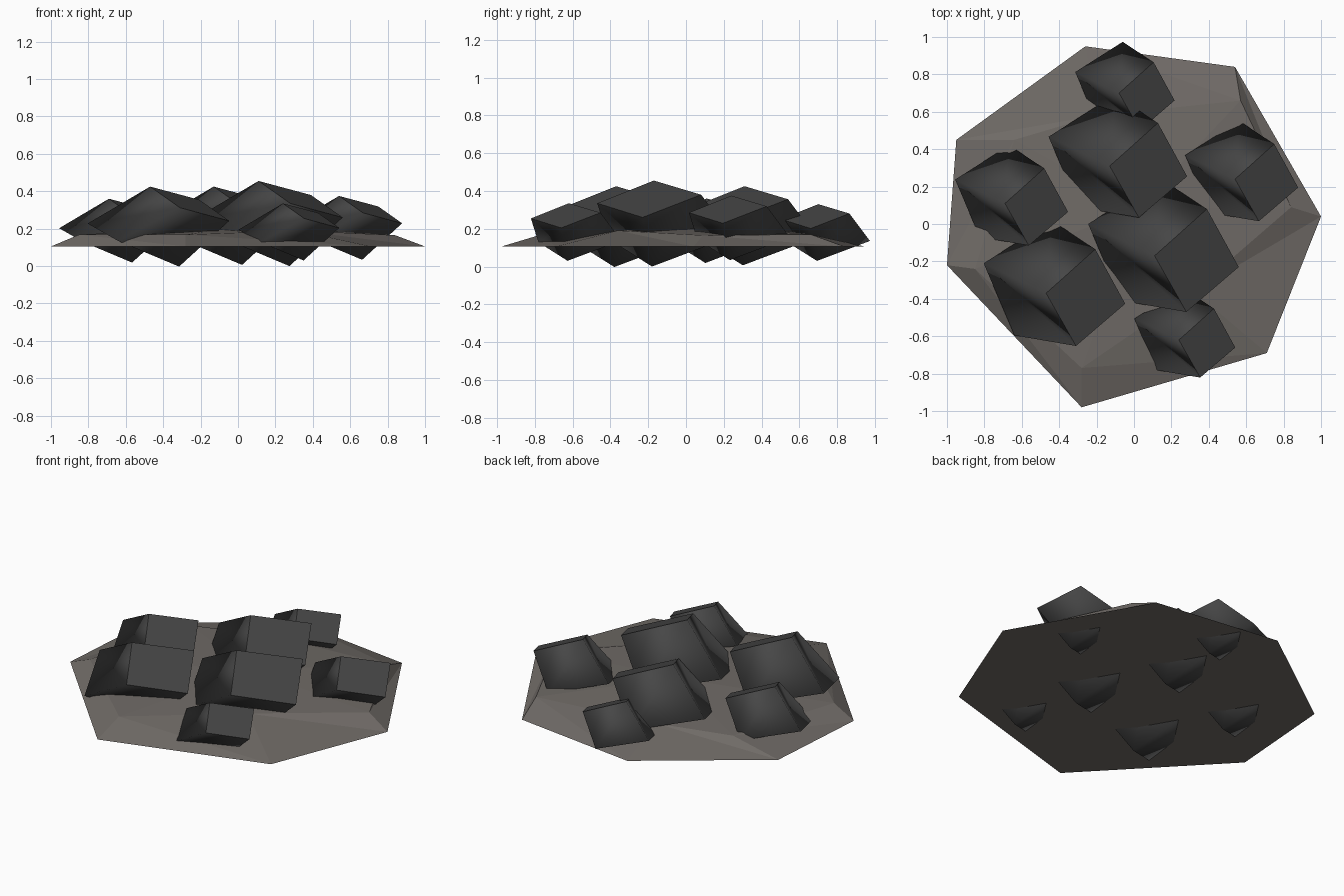
import bpy, bmesh
from mathutils import Vector as V

if "Cube" in bpy.data.objects:
    bpy.data.objects.remove(bpy.data.objects["Cube"])


def material(name, rgb):
    m = bpy.data.materials.new(name)
    m.diffuse_color = (*rgb, 1)
    m.use_nodes = True
    m.node_tree.nodes["Principled BSDF"].inputs["Base Color"].default_value = m.diffuse_color
    return m


def add_object(name, bm, mat):
    bmesh.ops.recalc_face_normals(bm, faces=bm.faces)
    me = bpy.data.meshes.new(name)
    bm.to_mesh(me)
    bm.free()
    me.materials.append(mat)
    ob = bpy.data.objects.new(name, me)
    bpy.context.collection.objects.link(ob)
    return ob


ground_mat = material("warm grey ground", (0.16, 0.145, 0.133))
rock_mat = material("dark grey rock", (0.062, 0.062, 0.062))

# Ground slab: flat seven-sided rim, raised inner ring, low crown
rim = [(-0.26, 0.95), (0.54, 0.84), (1.0, 0.04), (0.71, -0.69),
       (-0.28, -0.98), (-1.0, -0.22), (-0.95, 0.45)]
ring = [(-0.2, 0.58, 0.18), (0.57, 0.66, 0.17), (0.84, 0.09, 0.165), (0.32, -0.36, 0.19),
        (-0.28, -0.77, 0.168), (-0.85, -0.24, 0.168), (-0.64, 0.45, 0.172)]
bm = bmesh.new()
outer = [bm.verts.new((x, y, 0.105)) for x, y in rim]
inner = [bm.verts.new(p) for p in ring]
crown = bm.verts.new((0.02, 0.08, 0.215))
bm.faces.new(outer)
for i in range(7):
    j = (i + 1) % 7
    bm.faces.new((outer[i], outer[j], inner[j]))
    bm.faces.new((outer[i], inner[j], inner[i]))
    bm.faces.new((inner[i], inner[j], crown))
add_object("ground", bm, ground_mat)

# Rocks: one leaning block shape, placed by its top corner and scale
END = [V((0, 0, 0)), V((0.28, 0.25, -0.075)), V((0.45, -0.06, -0.195)), V((0.17, -0.30, -0.12))]
LEAN = [V((-0.355, 0.17, -0.21)), V((-0.25, 0.165, -0.22)),
        V((-0.285, 0.05, -0.26)), V((-0.35, 0.06, -0.19))]
ROCKS = {
    "rock_back_centre": (-0.13, 0.31, 0.425, 0.92),
    "rock_centre": (0.11, -0.17, 0.455, 1.0),
    "rock_front_left": (-0.47, -0.37, 0.425, 0.94),
    "rock_left": (-0.69, 0.11, 0.36, 0.75),
    "rock_right": (0.54, 0.24, 0.375, 0.75),
    "rock_back": (-0.08, 0.70, 0.33, 0.66),
    "rock_front": (0.24, -0.62, 0.335, 0.67),
}
for name, (x, y, z, s) in ROCKS.items():
    o = V((x, y, z))
    bm = bmesh.new()
    top = [bm.verts.new(o + s * p) for p in END]
    low = [bm.verts.new(o + s * (p + d)) for p, d in zip(END, LEAN)]
    cap = bm.faces.new(top)
    bm.faces.new(low)
    for i in range(4):
        j = (i + 1) % 4
        bm.faces.new((top[i], top[j], low[j], low[i]))
    # worn sides shade smoothly, the broken end face stays crisp
    for f in bm.faces:
        f.smooth = True
    for e in cap.edges:
        e.smooth = False
    add_object(name, bm, rock_mat)
